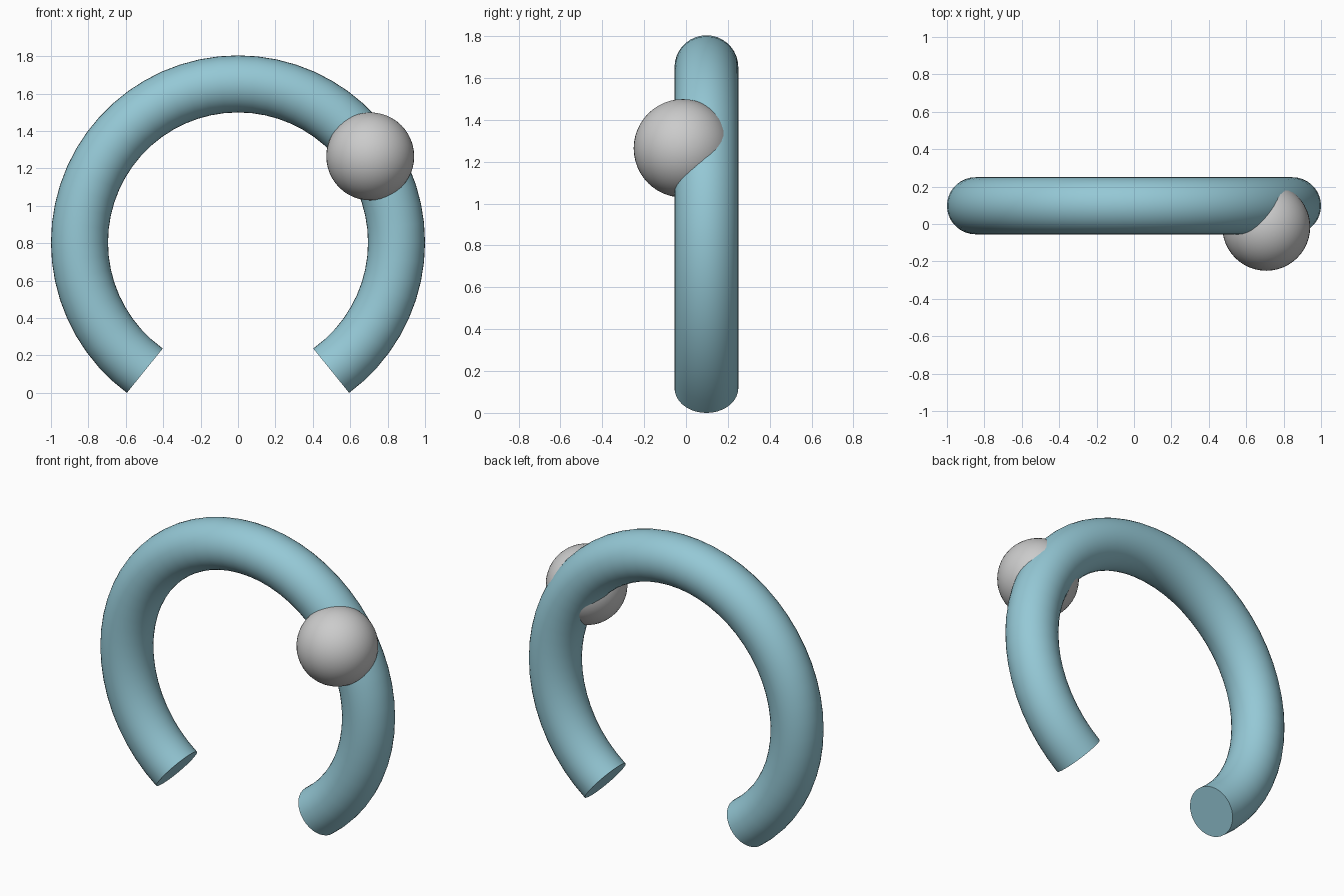
import bpy
from math import radians, cos, sin

if "Cube" in bpy.data.objects:
    bpy.data.objects.remove(bpy.data.objects["Cube"])

R, TUBE, CY, CZ = 0.8475, 0.1525, 0.0975, 0.804
STEPS, START, SWEEP = 48, -54, 288


def smooth(obj):
    bpy.ops.object.select_all(action='DESELECT')
    obj.select_set(True)
    bpy.context.view_layer.objects.active = obj
    bpy.ops.object.shade_smooth_by_angle(angle=radians(35))


# Open ring: round tube swept along an arc, with flat capped ends
curve = bpy.data.curves.new("open_ring", 'CURVE')
curve.dimensions = '3D'
curve.bevel_depth = TUBE
curve.bevel_resolution = 16
curve.use_fill_caps = True
spline = curve.splines.new('POLY')
spline.points.add(STEPS)
for i, p in enumerate(spline.points):
    a = radians(START + SWEEP * i / STEPS)
    p.co = (R * cos(a), CY, CZ + R * sin(a), 1)
ring = bpy.data.objects.new("open_ring", curve)
bpy.context.collection.objects.link(ring)
bpy.context.view_layer.objects.active = ring
ring.select_set(True)
bpy.ops.object.convert(target='MESH')
ring = bpy.context.object
smooth(ring)
mat = bpy.data.materials.new("pale_blue")
mat.diffuse_color = (0.30, 0.58, 0.67, 1)
mat.use_nodes = True
mat.node_tree.nodes["Principled BSDF"].inputs["Base Color"].default_value = mat.diffuse_color
ring.data.materials.clear()
ring.data.materials.append(mat)

# Ball set into the front of the ring
bpy.ops.mesh.primitive_uv_sphere_add(segments=48, ring_count=24, radius=0.235,
                                     location=(0.707, -0.015, 1.264))
ball = bpy.context.object
ball.name = "ball"
smooth(ball)
